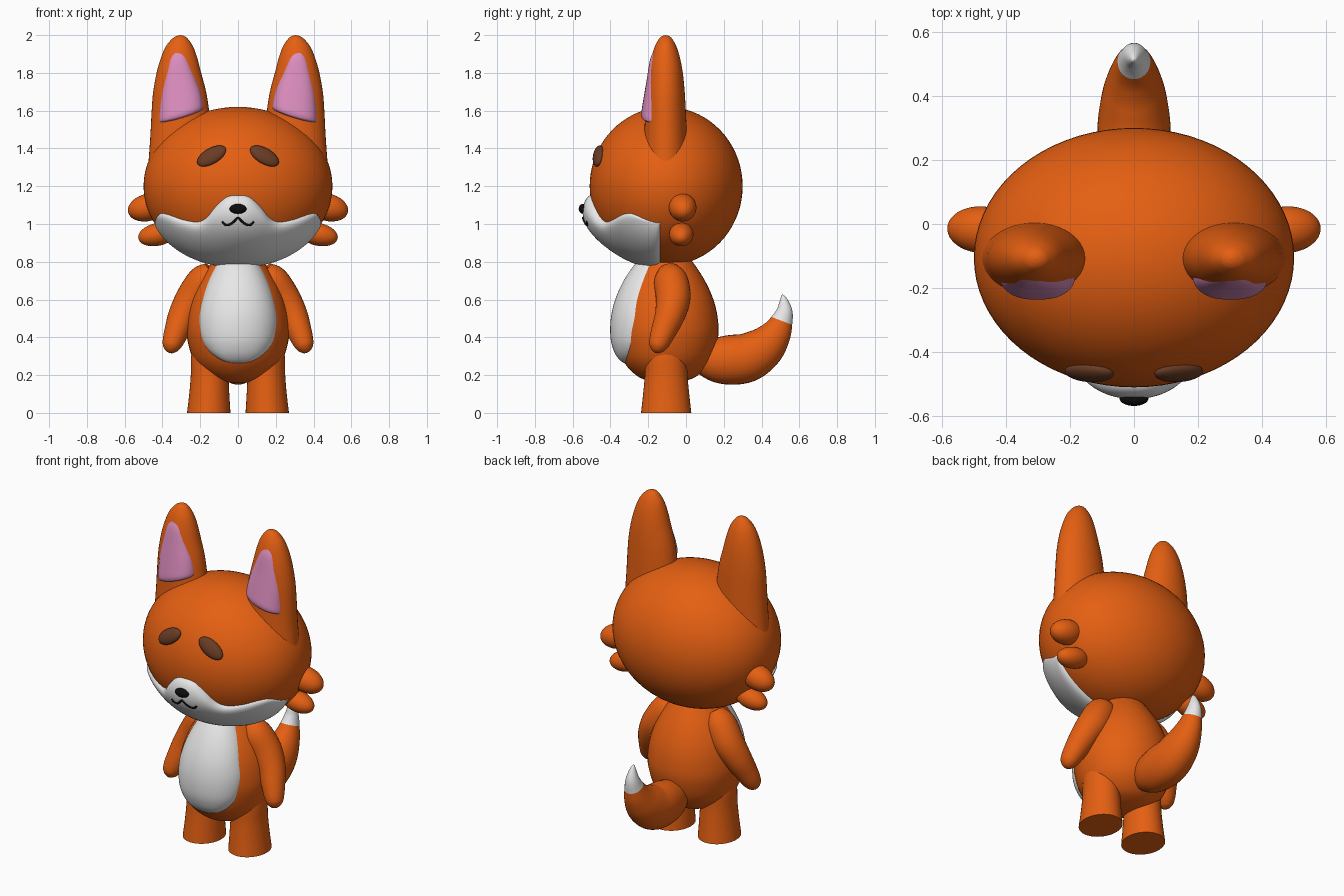
import bpy, bmesh, math
from mathutils import Vector, Matrix

if "Cube" in bpy.data.objects:
    bpy.data.objects.remove(bpy.data.objects["Cube"])


def material(name, rgb):
    m = bpy.data.materials.new(name)
    m.diffuse_color = (*rgb, 1)
    m.use_nodes = True
    m.node_tree.nodes["Principled BSDF"].inputs["Base Color"].default_value = m.diffuse_color
    return m


ORANGE = material("orange fur", (0.78, 0.115, 0.006))
WHITE = material("white fur", (0.8, 0.8, 0.8))
PINK = material("pink inner ear", (0.72, 0.27, 0.52))
BROWN = material("dark brown", (0.14, 0.045, 0.018))
BLACK = material("black", (0.004, 0.004, 0.004))


def finish(name, bm, mats):
    me = bpy.data.meshes.new(name)
    bm.to_mesh(me)
    bm.free()
    for m in mats:
        me.materials.append(m)
    me.shade_smooth()
    me.set_sharp_from_angle(angle=math.radians(50))
    ob = bpy.data.objects.new(name, me)
    bpy.context.collection.objects.link(ob)
    return ob


def spline(keys, n=6):
    """Catmull-Rom samples through tuples of any length."""
    k = [Vector(p) for p in keys]
    k = [2 * k[0] - k[1]] + k + [2 * k[-1] - k[-2]]
    out = []
    for i in range(1, len(k) - 2):
        a, b, c, d = k[i - 1:i + 3]
        for j in range(n):
            t = j / n
            out.append(0.5 * (2 * b + (c - a) * t + (2 * a - 5 * b + 4 * c - d) * t * t
                              + (3 * b - a - 3 * c + d) * t ** 3))
    return out + [k[-2]]


def loft(name, mats, rings, n=40, white_from=None):
    """Skin rings given as (centre, half-axis, half-axis)."""
    bm = bmesh.new()
    loops = []
    for c, u, v in rings:
        loops.append([bm.verts.new(c + u * math.cos(2 * math.pi * i / n) + v * math.sin(2 * math.pi * i / n))
                      for i in range(n)])
    for r, (a, b) in enumerate(zip(loops, loops[1:])):
        for i in range(n):
            f = bm.faces.new((a[i], a[(i + 1) % n], b[(i + 1) % n], b[i]))
            f.material_index = int(white_from is not None and r >= white_from)
    bm.faces.new(loops[0])
    bm.faces.new(loops[-1]).material_index = len(mats) - 1
    bmesh.ops.recalc_face_normals(bm, faces=bm.faces)
    return finish(name, bm, mats)


def upright(name, keys, s=1, n=6):
    """Vertical loft from (z, cx, cy, rx, ry)."""
    rings = [(Vector((s * x, y, z)), Vector((max(rx, .001), 0, 0)), Vector((0, max(ry, .001), 0)))
             for z, x, y, rx, ry in spline(keys, n)]
    return loft(name, [ORANGE], rings)


def tube(name, mats, keys, side, squash=1.0, n=6, white_from=None):
    """Loft along a path of (x, y, z, r)."""
    pts = spline(keys, n)
    rings = []
    for i, p in enumerate(pts):
        t = (pts[min(i + 1, len(pts) - 1)] - pts[max(i - 1, 0)]).xyz.normalized()
        v = t.cross(side).normalized()
        u = v.cross(t)
        r = max(p[3], .001)
        rings.append((p.xyz, u * r * squash, v * r))
    return loft(name, mats, rings, 32, white_from)


def ellipsoid(name, mat, centre, radii, zdir=(0, 0, 1), xdir=(1, 0, 0), seg=40):
    z = Vector(zdir).normalized()
    x = Vector(xdir)
    x = (x - z * x.dot(z)).normalized()
    rot = Matrix((x, z.cross(x), z)).transposed().to_4x4()
    bm = bmesh.new()
    bmesh.ops.create_uvsphere(bm, u_segments=seg, v_segments=seg // 2, radius=1,
                              matrix=Matrix.Translation(centre) @ rot @ Matrix.Diagonal((*radii, 1)))
    return finish(name, bm, [mat])


def patch(name, mat, rows):
    """Front-facing grid surface whose rim is sunk into the part below."""
    bm = bmesh.new()
    g = [[bm.verts.new(p) for p in row] for row in rows]
    for a, b in zip(g, g[1:]):
        for i in range(len(a) - 1):
            bm.faces.new((a[i], a[i + 1], b[i + 1], b[i]))
    bm.normal_update()
    if sum(f.normal.y * f.calc_area() for f in bm.faces) > 0:
        bmesh.ops.reverse_faces(bm, faces=bm.faces)
    return finish(name, bm, [mat])


def rim(t, p=6):
    """1 in the middle, rounding to 0 at t = -1 and 1."""
    return math.sqrt(max(0, 1 - min(1, abs(t)) ** p))


# Head
HC, HR = Vector((0, -.105, 1.2)), Vector((.5, .405, .42))
ellipsoid("head", ORANGE, HC, HR, seg=72)


def snout(x, z):
    return .047 * math.exp(-(x / .14) ** 2 / 2 - ((z - .99) / .11) ** 2 / 2)


# White muzzle: follows the head below a wavy upper edge
half = [(.06, 1.143), (.12, 1.09), (.17, 1.03), (.22, 1.01), (.3, 1.025), (.38, 1.053), (.42, 1.05), (.445, .99)]
edge = spline([(-x, z) for x, z in reversed(half)] + [(0, 1.152)] + half, 5)
rows = []
for x, top in edge:
    s = math.sqrt(1 - (x / HR.x) ** 2)
    a0 = math.asin(max(-1, (top - HC.z) / (HR.z * s)))
    a1 = -math.acos(.03 / (HR.y * s))
    row = []
    for j in range(37):
        v = .5 - .5 * math.cos(math.pi * j / 36)
        a = a0 + (a1 - a0) * v
        d = Vector((x, -HR.y * s * math.cos(a), HR.z * s * math.sin(a)))
        nrm = Vector((d.x / HR.x ** 2, d.y / HR.y ** 2, d.z / HR.z ** 2)).normalized()
        e = rim(x / .445, 10) * rim(2 * v - 1, 8)
        p = HC + d + nrm * (-.008 + .03 * e)
        p.y -= snout(p.x, p.z) * e
        row.append(p)
    rows.append(row)
patch("muzzle", WHITE, rows)

# Nose and mouth
ellipsoid("nose", BLACK, (0, -.545, 1.08), (.045, .023, .026))
side = [(.022, 1.012), (.045, .997), (.068, .997), (.084, 1.012)]
mouth = bpy.data.curves.new("mouth", 'CURVE')
mouth.dimensions = '3D'
mouth.bevel_depth = .006
mouth.use_fill_caps = True
sp = mouth.splines.new('POLY')
pts = spline([(-x, z) for x, z in reversed(side)] + [(0, 1.032)] + side, 4)
sp.points.add(len(pts) - 1)
for q, (x, z) in zip(sp.points, pts):
    y = HC.y - HR.y * math.sqrt(1 - (x / HR.x) ** 2 - ((z - HC.z) / HR.z) ** 2)
    q.co = (x, y - .025 - snout(x, z), z, 1)
mouth.materials.append(BLACK)
bpy.context.collection.objects.link(bpy.data.objects.new("mouth", mouth))

# Body
CY = -.1
body = [(.157, .0), (.168, .09), (.2, .165), (.28, .235), (.4, .27), (.5, .268),
        (.6, .245), (.7, .2), (.8, .135), (.88, .07)]
upright("body", [(z, 0, CY, r, r) for z, r in body])

# White belly: (z, half width, body radius)
rows = []
keys = [(.262, .02, .225), (.28, .09, .235), (.33, .155, .255), (.4, .193, .27), (.5, .205, .268),
        (.6, .187, .245), (.7, .155, .2), (.8, .105, .135), (.84, .07, .1)]
for z, w, r in spline(keys, 5):
    row = []
    for j in range(33):
        u = -math.cos(math.pi * j / 32)
        e = rim(u) * rim((z - .551) / .289, 8)
        x = u * w
        row.append((x, CY - math.sqrt(max(0, r * r - x * x)) + .008 - .038 * e, z))
    rows.append(row)
patch("belly", WHITE, rows)

# Tail with white tip
tail = [(0, .06, .28, .07), (0, .13, .28, .11), (0, .22, .28, .13), (0, .32, .292, .13), (0, .41, .345, .113),
        (0, .472, .415, .085), (0, .507, .487, .059), (0, .521, .54, .043), (0, .518, .59, .024),
        (0, .512, .618, .009), (0, .511, .626, .001)]
tube("tail", [ORANGE, WHITE], tail, Vector((1, 0, 0)), .87, 6, white_from=36)

# Paired parts
for s, tag in ((-1, "left"), (1, "right")):
    # Ears
    ear = [(1.25, .29, .19, .13), (1.45, .3, .165, .115), (1.6, .305, .152, .107), (1.7, .309, .14, .101),
           (1.8, .313, .118, .091), (1.88, .312, .096, .076), (1.94, .31, .072, .057), (1.98, .307, .042, .035),
           (1.995, .305, .02, .018), (2.0, .305, 0, 0)]
    upright(tag + "_ear", [(z, x, -.108, rx, ry) for z, x, rx, ry in ear], s)

    # Inner ears: (outer x, outer z, inner x, inner z, bulge)
    rows = []
    inner = [(.418, 1.53, .19, 1.6, .075), (.42, 1.56, .183, 1.625, .074), (.412, 1.66, .198, 1.7, .06),
             (.395, 1.76, .228, 1.78, .045), (.368, 1.86, .262, 1.865, .03), (.345, 1.905, .285, 1.905, .015),
             (.32, 1.926, .303, 1.926, .004)]
    cols = spline(inner, 5)
    for i, (xo, zo, xi, zi, d) in enumerate(cols):
        row = []
        for j in range(25):
            u = -math.cos(math.pi * j / 24)
            t = (u + 1) / 2
            e = rim(u, 2.5) * rim(max(0, 1 - i / 5), 2)
            row.append((s * (xi + (xo - xi) * t), -.162 - d * e, zi + (zo - zi) * t - .012 * (1 - u * u) * (i < 5)))
        rows.append(row)
    patch(tag + "_inner_ear", PINK, rows)

    # Eyes, tilted and laid on the head
    ellipsoid(tag + "_eye", BROWN, (s * .14, -.464, 1.36), (.085, .045, .025),
              (s * .56, -2.18, .91), (.87, 0, -.5 * s))

    # Cheek tufts
    ellipsoid(tag + "_upper_cheek_tuft", ORANGE, (s * .475, -.018, 1.088), (.072, .073, .11), (s, .06, -.25), (0, 0, 1))
    ellipsoid(tag + "_lower_cheek_tuft", ORANGE, (s * .425, -.025, .945), (.06, .064, .105), (s, 0, -.22), (0, 0, 1))

    # Arms
    arm = [(s * .13, -.09, .75, .06), (s * .175, -.08, .7, .09), (s * .235, -.068, .61, .092),
           (s * .288, -.085, .52, .08), (s * .325, -.12, .43, .066), (s * .347, -.143, .37, .054),
           (s * .355, -.152, .34, .04), (s * .359, -.157, .322, .018), (s * .36, -.158, .318, .001)]
    tube(tag + "_arm", [ORANGE], arm, Vector((0, 1, 0)))

    # Legs with flat soles
    leg = [(0, .155, -.105, .115, .133), (.1, .152, -.105, .106, .122), (.2, .15, -.105, .1, .113),
           (.3, .148, -.105, .1, .11), (.38, .145, -.105, .09, .1)]
    upright(tag + "_leg", leg, s)
